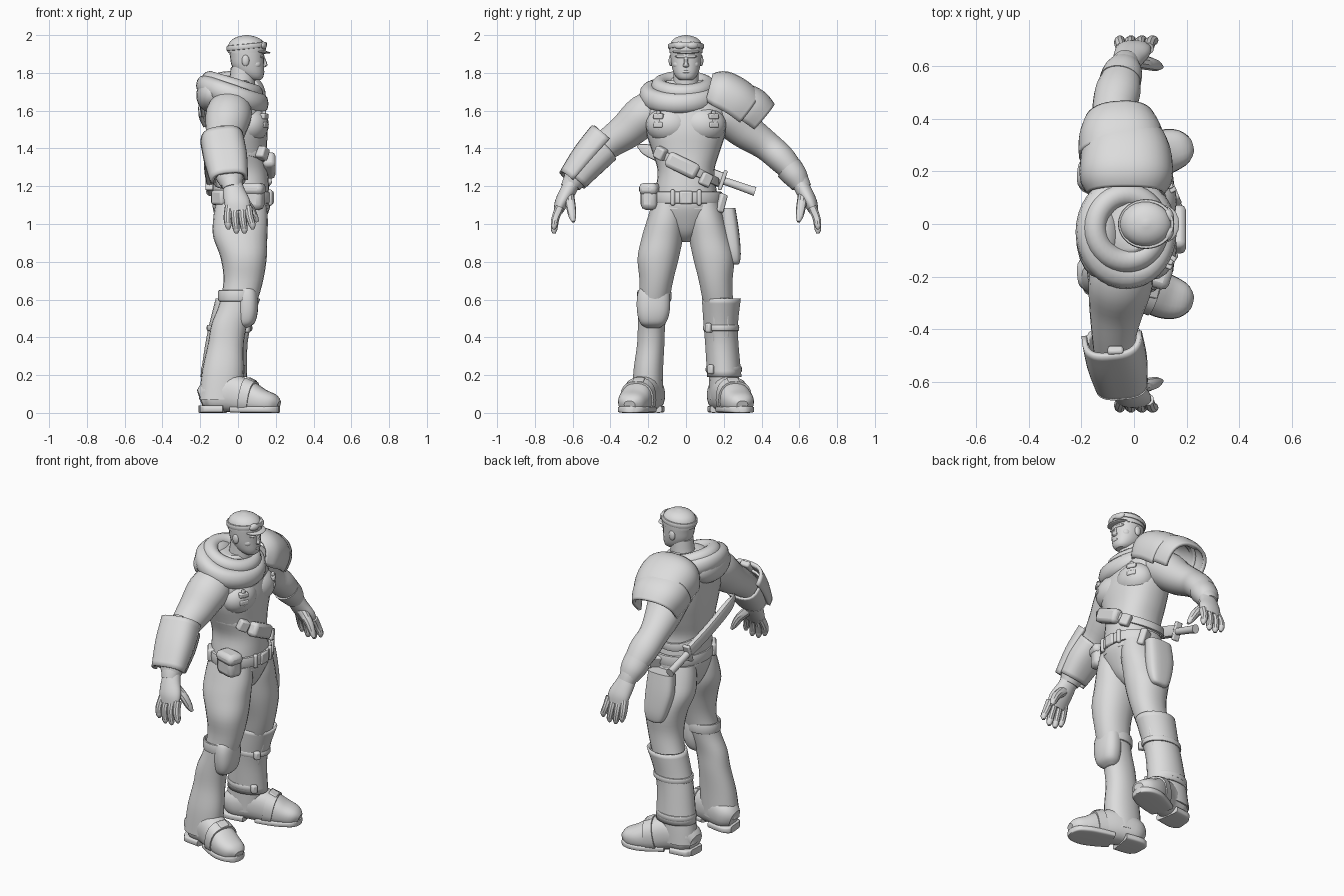
import bpy, bmesh, math
from mathutils import Vector, Matrix, Euler

grey = bpy.data.materials.new("plain_grey")
grey.diffuse_color = (0.72, 0.72, 0.72, 1)


def finish(name, bm):
    bmesh.ops.recalc_face_normals(bm, faces=bm.faces[:])
    me = bpy.data.meshes.new(name)
    bm.to_mesh(me)
    bm.free()
    me.materials.append(grey)
    ob = bpy.data.objects.new(name, me)
    bpy.context.collection.objects.link(ob)
    return ob


def smooth_path(pts, closed, steps):
    """Interpolate (x, y, z, ra, rb) rows with a soft spline."""
    n, out = len(pts), []
    get = (lambda i: pts[i % n]) if closed else (lambda i: pts[min(max(i, 0), n - 1)])
    for i in range(n if closed else n - 1):
        for s in range(steps):
            t = s / steps
            out.append([0.5 * (2 * b + (c - a) * t + (2 * a - 5 * b + 4 * c - d) * t * t
                               + (3 * b - a - 3 * c + d) * t ** 3)
                        for a, b, c, d in zip(get(i - 1), get(i), get(i + 1), get(i + 2))])
    return out if closed else out + [list(pts[-1])]


def loft(name, pts, hint=(1, 0, 0), n=22, p=2.0, flat=False, closed=False,
         arc=None, caps=True, steps=4, floor=None, thick=0):
    """Sweep an oval along a path; arc gives an open shell."""
    rows = smooth_path(pts, closed, steps)
    m, bm, rings = len(rows), bmesh.new(), []
    a0, a1 = [math.radians(a) for a in arc] if arc else (0, 2 * math.pi)
    for i, r in enumerate(rows):
        c = Vector(r[:3])
        if flat:
            u, v = Vector((1, 0, 0)), Vector((0, 1, 0))
        else:
            j, k = ((i - 1) % m, (i + 1) % m) if closed else (max(i - 1, 0), min(i + 1, m - 1))
            t = (Vector(rows[k][:3]) - Vector(rows[j][:3])).normalized()
            u = Vector(hint)
            u = (u - t * u.dot(t)).normalized()
            v = t.cross(u)
        ring = []
        for q in range(n):
            a = a0 + (a1 - a0) * q / (n - 1 if arc else n)
            co, si = math.cos(a), math.sin(a)
            w = (c + u * max(r[3], .002) * math.copysign(abs(co) ** (2 / p), co)
                 + v * max(r[4], .002) * math.copysign(abs(si) ** (2 / p), si))
            if floor is not None:
                w.z = max(w.z, floor)
            ring.append(bm.verts.new(w))
        rings.append(ring)
    for i in range(m if closed else m - 1):
        A, B = rings[i], rings[(i + 1) % m]
        for q in range(n - 1 if arc else n):
            bm.faces.new((A[q], A[(q + 1) % n], B[(q + 1) % n], B[q]))
    if caps and not closed and not arc:
        bm.faces.new(rings[0])
        bm.faces.new(rings[-1])
    ob = finish(name, bm)
    if thick:
        mod = ob.modifiers.new("thickness", 'SOLIDIFY')
        mod.thickness, mod.offset = thick, 0
    return ob


def ring(name, c, rx, ry, ra, rb, sx=0, sy=0, p=2.0):
    """Closed band round the z axis, tilted by slopes sx and sy."""
    pts = []
    for k in range(12):
        x, y = rx * math.cos(k * math.pi / 6), ry * math.sin(k * math.pi / 6)
        pts.append((c[0] + x, c[1] + y, c[2] + sx * x + sy * y, ra, rb))
    return loft(name, pts, hint=(0, 0, 1), n=12, p=p, closed=True, steps=3)


def box(name, c, size, rot=(0, 0, 0), bevel=.01):
    bm = bmesh.new()
    mat = Matrix.Translation(c) @ Euler(rot).to_matrix().to_4x4() @ Matrix.Diagonal((*size, 1))
    bmesh.ops.create_cube(bm, size=1, matrix=mat)
    ob = finish(name, bm)
    mod = ob.modifiers.new("bevel", 'BEVEL')
    mod.width, mod.segments = bevel, 2
    return ob


def ball(name, c, size, rot=(0, 0, 0)):
    bm = bmesh.new()
    mat = Matrix.Translation(c) @ Euler(rot).to_matrix().to_4x4() @ Matrix.Diagonal((*size, 1))
    bmesh.ops.create_uvsphere(bm, u_segments=20, v_segments=12, radius=1, matrix=mat)
    return finish(name, bm)


def side(pts, s):
    return [(r[0], r[1] * s, *r[2:]) for r in pts]


# torso and pelvis
loft("torso", [(.02, 0, 1.08, .146, .175), (.015, 0, 1.18, .15, .162), (.01, 0, 1.28, .148, .15),
               (0, 0, 1.38, .152, .178), (-.005, 0, 1.5, .16, .215), (-.02, 0, 1.62, .15, .22),
               (-.03, 0, 1.70, .13, .18), (-.02, 0, 1.76, .08, .1)], flat=True, p=2.3, n=28)
loft("pelvis", [(.012, 0, .905, .045, .03), (.012, 0, .95, .095, .09), (.014, 0, 1.02, .13, .16),
                (.018, 0, 1.09, .152, .186), (.02, 0, 1.14, .15, .18)], flat=True, n=28)

# head and neck
loft("neck", [(.0, 0, 1.66, .085, .085), (.02, 0, 1.74, .07, .07), (.03, 0, 1.83, .068, .064)], flat=True)
loft("head", [(.09, 0, 1.762, .03, .032), (.08, 0, 1.775, .052, .05), (.065, 0, 1.80, .073, .066),
              (.052, 0, 1.84, .086, .077), (.048, 0, 1.885, .09, .082), (.046, 0, 1.93, .094, .083),
              (.046, 0, 1.965, .08, .072), (.046, 0, 1.985, .05, .045)], flat=True, p=2.2)
loft("nose", [(.13, 0, 1.885, .01, .01), (.14, 0, 1.855, .013, .012), (.14, 0, 1.837, .014, .017),
              (.128, 0, 1.828, .008, .01)], flat=True, n=10)
ball("lips", (.131, 0, 1.806), (.01, .025, .008))
ball("brow", (.124, 0, 1.887), (.016, .058, .012))
loft("cap", [(.046, 0, 1.905, .1, .088), (.046, 0, 1.94, .1, .088), (.046, 0, 1.97, .084, .075),
             (.046, 0, 1.99, .052, .047), (.046, 0, 2.0, .008, .008)], flat=True)
ball("cap_brim", (.112, 0, 1.912), (.06, .072, .009), (0, .1, 0))
ring("goggle_strap", (.046, 0, 1.94), .1, .088, .014, .007, .1, 0, 3)
for s in (-1, 1):
    ball("ear", (.04, .08 * s, 1.865), (.02, .012, .03))
    ball("goggle_lens", (.134, .034 * s, 1.946), (.016, .032, .02), (0, -.2, .35 * s))
    ball("cheek", (.092, .045 * s, 1.845), (.03, .025, .025))
    ball("chest_muscle", (.065, .088 * s, 1.525), (.098, .125, .1))

# scarf and lowered hood
ring("scarf_outer", (-.03, -.03, 1.685), .14, .165, .056, .052, -.34, .02, 2.3)
ring("scarf_inner", (-.03, -.015, 1.73), .118, .125, .045, .045, -.3)
ball("hood", (-.135, -.04, 1.69), (.085, .165, .1), (0, .25, 0))

# legs, feet and soles
LEG = [(.016, .095, 1.11, .135, .085), (.013, .108, 1.02, .145, .1), (.012, .125, .93, .143, .11),
       (.03, .147, .82, .122, .11), (.028, .157, .7, .105, .09), (0, .17, .58, .098, .08),
       (-.045, .182, .47, .095, .073), (-.065, .187, .36, .095, .073), (-.08, .2, .22, .11, .079),
       (-.095, .204, .07, .113, .082)]
FOOT = [(-.2, .19, .075, .05, .05), (-.15, .19, .09, .085, .08), (-.05, .21, .105, .1, .08),
        (.04, .245, .085, .092, .082), (.12, .275, .062, .068, .084), (.185, .29, .05, .05, .066),
        (.216, .298, .04, .025, .03)]
for s, tag in ((-1, "right"), (1, "left")):
    loft(tag + "_leg", side(LEG, s), flat=True, p=2.2)
    loft(tag + "_shoe", side(FOOT, s), hint=(0, 0, 1), p=2.4, floor=.005)
    loft(tag + "_heel", side([(-.205, .19, .02, .02, .05), (-.17, .19, .02, .02, .078),
                              (-.07, .205, .02, .02, .078)], s), hint=(0, 0, 1), p=5, floor=0)
    loft(tag + "_sole", side([(-.02, .22, .018, .016, .07), (.05, .248, .018, .018, .082),
                              (.12, .275, .018, .018, .086), (.18, .29, .018, .018, .07),
                              (.208, .297, .018, .018, .045), (.219, .299, .018, .016, .02)], s),
         hint=(0, 0, 1), p=5, floor=0)
    loft(tag + "_shoe_strap", [(.03, .243 * s, .087, .103, .09), (.08, .26 * s, .077, .09, .092)],
         hint=(0, 0, 1), p=2.4, floor=.02, steps=2)
    box(tag + "_shoe_buckle", (.07, .25 * s, .168), (.05, .06, .025), (0, .45, .25 * s), .006)

# right knee pad
loft("knee_pad", [(.03, -.175, .45, .02, .035), (.042, -.175, .475, .045, .068), (.048, -.173, .53, .056, .086),
                  (.048, -.172, .6, .058, .089), (.042, -.17, .65, .056, .08), (.035, -.17, .672, .04, .06)],
     flat=True, p=2.5)
ring("knee_strap", (.0, -.168, .62), .098, .083, .03, .008, 0, 0, 3)

# left boot guard with straps
loft("boot_guard", [(-.075, .203, .19, .118, .086), (-.062, .19, .36, .106, .083),
                    (-.04, .184, .47, .106, .086), (0, .187, .605, .112, .098)],
     flat=True, caps=False, thick=.012)
box("shin_plate", (.035, .185, .42), (.03, .09, .34), (0, .27, 0))
for z, x, y in ((.45, -.045, .186), (.23, -.075, .2)):
    ring("boot_strap", (x, y, z), .113, .088, .016, .008, 0, 0, 3)
    box("boot_clasp", (x + .09, y - .065, z), (.04, .035, .05), (0, 0, -.6))

# arms and hands
ARM = [(-.04, .13, 1.61, .11, .11), (-.05, .22, 1.575, .122, .112), (-.065, .315, 1.493, .106, .097),
       (-.075, .425, 1.415, .085, .08), (-.06, .51, 1.34, .086, .075), (-.04, .59, 1.245, .062, .054),
       (-.03, .62, 1.19, .05, .045)]
PALM = [(-.03, .6, 1.22, .05, .042), (-.02, .63, 1.165, .06, .042), (-.003, .66, 1.11, .068, .036),
        (.002, .677, 1.065, .06, .024)]
THUMB = [(.0, .62, 1.15, .028, .03), (.055, .61, 1.095, .026, .025), (.085, .602, 1.045, .021, .02),
         (.104, .596, 1.012, .009, .009)]
for s, tag in ((-1, "right"), (1, "left")):
    loft(tag + "_arm", side(ARM, s))
    loft(tag + "_palm", side(PALM, s))
    loft(tag + "_thumb", side(THUMB, s), hint=(0, 1, 0), n=10)
    for i in range(4):
        x, d = -.048 + .034 * i, -.012 if i in (1, 2) else .01
        loft(tag + "_finger", side([(x, .667, 1.09, .022, .024), (x * 1.15, .69, 1.035, .021, .022),
                                    (x * 1.25 + .008, .698, .985 + d, .018, .018),
                                    (x * 1.25 + .01, .697, .962 + d, .008, .008)], s), n=10)
    loft(tag + "_glove_cuff", side([(-.052, .545, 1.295, .08, .073), (-.042, .58, 1.25, .074, .066),
                                    (-.034, .607, 1.205, .056, .05)], s))

# right forearm bracer: sleeve with a longer outer plate
loft("bracer", [(-.08, -.44, 1.405, .1, .088), (-.06, -.515, 1.33, .098, .084),
                (-.045, -.592, 1.235, .08, .067)], p=2.6, caps=False, thick=.014)
loft("bracer_plate", [(-.085, -.415, 1.44, .105, .108), (-.065, -.51, 1.335, .105, .097),
                      (-.047, -.605, 1.225, .09, .072)], arc=(0, 180), p=3, thick=.02)
box("bracer_ridge", (-.07, -.515, 1.465), (.06, .035, .13), (-.72, 0, 0))

# left shoulder armour: two overlapping plates
loft("shoulder_plate_upper", [(-.03, .12, 1.69, .135, .10), (-.03, .17, 1.675, .165, .132),
                              (-.03, .24, 1.64, .165, .135), (-.04, .3, 1.595, .152, .128)],
     arc=(-200, 20), p=2.4, thick=.02)
loft("shoulder_plate_lower", [(-.045, .27, 1.62, .155, .125), (-.05, .33, 1.59, .15, .13),
                              (-.055, .385, 1.545, .125, .115)], arc=(-200, 20), p=2.4, thick=.02)
box("shoulder_badge", (-.05, .425, 1.655), (.08, .08, .02), (-.72, 0, 0))
ball("shoulder_rivet", (.125, .225, 1.665), (.018, .02, .02))
ball("shoulder_rivet", (-.185, .225, 1.665), (.018, .02, .02))

# belt, buckle, pouches and holster
ring("belt", (.02, 0, 1.14), .153, .182, .032, .011, 0, 0, 4)
box("belt_buckle", (.18, 0, 1.14), (.02, .07, .07))
for y in (-.07, .07):
    box("belt_loop", (.17, y, 1.14), (.025, .025, .085), (0, 0, y * 4))
box("hip_pouch", (.07, -.185, 1.145), (.135, .09, .14), (0, 0, -.3), .028)
box("pouch_flap", (.072, -.187, 1.185), (.142, .1, .065), (0, 0, -.3), .025)
box("back_pouch", (-.09, -.11, 1.14), (.07, .1, .08), (0, 0, .6), .015)
box("holster_strap", (.07, .175, 1.11), (.09, .04, .1), (-.3, 0, .5))
loft("holster", [(.01, .222, 1.085, .082, .04), (.012, .235, .97, .088, .045), (.025, .25, .86, .075, .04),
                 (.03, .258, .80, .055, .028), (.03, .26, .785, .03, .015)], flat=True, p=3)

# waist bandolier with pouches, chest clips
ring("bandolier", (.005, 0, 1.305), .16, .168, .024, .009, 0, -.5, 4)
box("bandolier_pouch", (.165, -.02, 1.31), (.065, .18, .085), (-.45, 0, 0), .02)
box("bandolier_clip", (.13, -.135, 1.375), (.05, .06, .065), (-.45, 0, -.6))
box("bandolier_end", (.15, .105, 1.235), (.04, .06, .07), (-.45, 0, .4))
for s in (-1, 1):
    for z in (1.57, 1.525):
        box("chest_clip", (.138, .145 * s, z), (.03, .055, .028), (0, 0, .45 * s), .006)
    box("chest_strap", (.138, .145 * s, 1.55), (.02, .02, .1), (0, 0, .45 * s), .005)

# sheathed blade across the back
loft("sheath", [(-.15, .2, 1.235, .018, .034), (-.162, 0, 1.31, .018, .036), (-.162, -.19, 1.385, .016, .034),
                (-.155, -.255, 1.415, .004, .008)], n=12, p=4)
loft("blade_grip", [(-.15, .19, 1.232, .02, .02), (-.148, .27, 1.205, .02, .022), (-.145, .34, 1.18, .021, .023),
                    (-.145, .365, 1.172, .024, .026)], n=14)
box("blade_guard", (-.15, .195, 1.232), (.045, .02, .11), (-.33, 0, 0), .006)

# smooth shading with crisp edges
bpy.ops.object.select_all(action='SELECT')
bpy.context.view_layer.objects.active = bpy.context.selected_objects[0]
bpy.ops.object.shade_smooth_by_angle(angle=math.radians(35))
